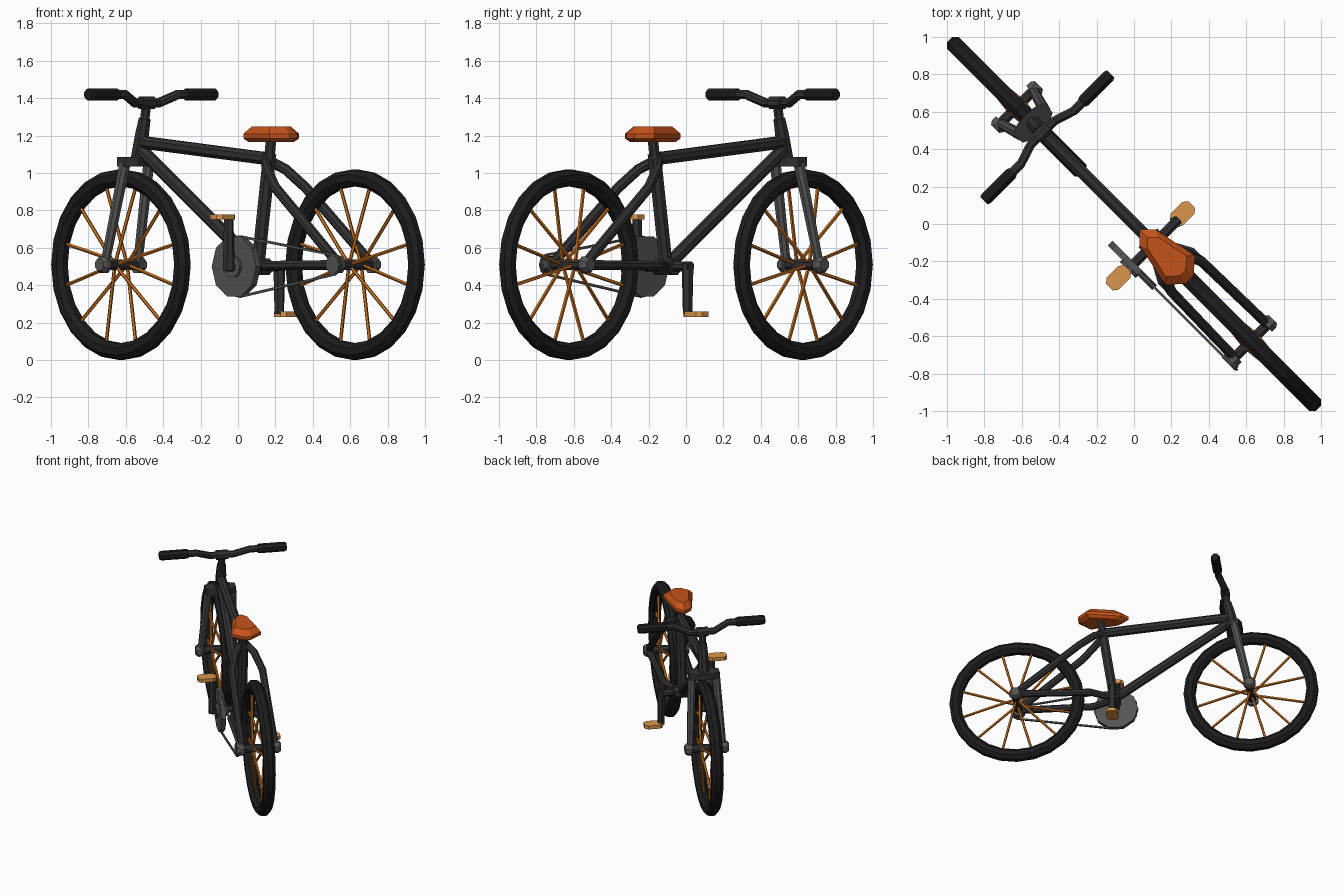
import bpy, bmesh
from math import sin, cos, pi, radians, sqrt
from mathutils import Vector

if "Cube" in bpy.data.objects:
    bpy.data.objects.remove(bpy.data.objects["Cube"])

S = sqrt(0.5)
LAT, UP = Vector((S, S, 0)), Vector((0, 0, 1))


def P(u, w, z):
    """Bike space (forward, sideways, up) to world: the bike stands on the diagonal."""
    return Vector(((w - u) * S, (u + w) * S, z))


def mat(name, r, g, b):
    m = bpy.data.materials.new(name)
    m.diffuse_color = (r, g, b, 1)
    m.use_nodes = True
    m.node_tree.nodes["Principled BSDF"].inputs["Base Color"].default_value = m.diffuse_color
    return m


RUBBER = mat("rubber", 0.012, 0.012, 0.012)
FRAME = mat("frame_dark", 0.03, 0.03, 0.032)
METAL = mat("metal", 0.09, 0.09, 0.09)
ORANGE = mat("seat_orange", 0.56, 0.085, 0.01)
SPOKE = mat("spoke_orange", 0.56, 0.16, 0.012)
PEDAL = mat("pedal_orange", 0.7, 0.3, 0.07)


def finish(name, bm, m):
    bmesh.ops.recalc_face_normals(bm, faces=bm.faces)
    me = bpy.data.meshes.new(name)
    bm.to_mesh(me)
    bm.free()
    me.materials.append(m)
    ob = bpy.data.objects.new(name, me)
    bpy.context.collection.objects.link(ob)
    return ob


def sweep(bm, path, r, n=8, closed=False):
    """Sweep an n-sided section along bike-space points; r is one radius or one per point."""
    pts = [P(*p) for p in path]
    k = len(pts)
    rs = r if isinstance(r, (list, tuple)) else [r] * k
    ref = LAT
    if not closed and abs((pts[-1] - pts[0]).normalized().dot(LAT)) > 0.9:
        ref = UP
    rings = []
    for i, p in enumerate(pts):
        a = pts[i - 1] if closed or i else p
        b = pts[(i + 1) % k] if closed or i < k - 1 else p
        t = (b - a).normalized()
        x = (ref - t * ref.dot(t)).normalized()
        y = t.cross(x)
        rings.append([bm.verts.new(p + rs[i] * (x * cos(q) + y * sin(q)))
                      for q in [2 * pi * (j + 0.5) / n for j in range(n)]])
    for i in range(k if closed else k - 1):
        A, B = rings[i], rings[(i + 1) % k]
        for j in range(n):
            bm.faces.new((A[j], A[(j + 1) % n], B[(j + 1) % n], B[j]))
    if not closed:
        bm.faces.new(rings[0])
        bm.faces.new(rings[-1])


def tube(name, path, r, m, n=8, closed=False):
    bm = bmesh.new()
    sweep(bm, path, r, n, closed)
    return finish(name, bm, m)


def loft(name, layers, m):
    """Stack outlines (lists of bike-space points) into a closed solid."""
    bm = bmesh.new()
    rings = [[bm.verts.new(P(*p)) for p in L] for L in layers]
    n = len(rings[0])
    for A, B in zip(rings, rings[1:]):
        for j in range(n):
            bm.faces.new((A[j], A[(j + 1) % n], B[(j + 1) % n], B[j]))
    bm.faces.new(rings[0])
    bm.faces.new(rings[-1])
    return finish(name, bm, m)


# Wheels: tyre, spokes, hub, axle nuts
ZC = 0.51
for tag, U in (("front", 0.885), ("rear", -0.885)):
    def ring(rad, ang, w=0.0):
        return (U + rad * cos(ang), w, ZC + rad * sin(ang))
    tube(tag + "_tyre", [ring(0.465, 2 * pi * i / 24) for i in range(24)], 0.048, RUBBER, 8, True)
    bm = bmesh.new()
    for i in range(12):
        a = radians(15 + 30 * i)
        sweep(bm, [ring(0.015, a, 0.045 * (-1) ** i), ring(0.43, a)], 0.01, 5)
    finish(tag + "_spokes", bm, SPOKE)
    tube(tag + "_hub", [(U, -0.13, ZC), (U, 0.13, ZC)], 0.03, FRAME)
    for side, s in (("left", -1), ("right", 1)):
        tube(f"{tag}_{side}_axle_nut", [(U, s * 0.115, ZC), (U, s * 0.145, ZC), (U, s * 0.165, ZC)],
             [0.048, 0.048, 0.034], METAL)

# Frame tubes
BB = (-0.15, 0, 0.5)
tube("head_tube", [(0.755, 0, 1.08), (0.727, 0, 1.2), (0.705, 0, 1.29)], [0.042, 0.04, 0.034], FRAME)
tube("top_tube", [(0.73, 0, 1.165), (-0.24, 0, 1.075)], 0.036, FRAME)
tube("down_tube", [(0.74, 0, 1.13), BB], 0.036, FRAME)
tube("seat_tube", [BB, (-0.24, 0, 1.1)], 0.038, FRAME)
tube("seat_post", [(-0.235, 0, 1.07), (-0.252, 0, 1.19)], 0.03, FRAME)
tube("bottom_bracket", [(-0.15, -0.07, 0.5), (-0.15, 0.07, 0.5)], 0.048, FRAME)
for side, s in (("left", -1), ("right", 1)):
    tube(side + "_seat_stay", [(-0.23, s * 0.02, 1.06), (-0.29, s * 0.07, 1.02),
                               (-0.40, s * 0.115, 0.92), (-0.885, s * 0.125, 0.515)], 0.028, FRAME)
    tube(side + "_chain_stay", [(-0.16, s * 0.02, 0.5), (-0.32, s * 0.11, 0.505),
                                (-0.9, s * 0.125, 0.51)], 0.027, FRAME)
    tube(side + "_fork_leg", [(0.885, s * 0.125, 0.5), (0.765, s * 0.09, 1.05)], [0.026, 0.032], METAL)

# Fork crown: chamfered block
crown = [(0.70, -0.06), (0.73, -0.115), (0.80, -0.115), (0.82, -0.06),
         (0.82, 0.06), (0.80, 0.115), (0.73, 0.115), (0.70, 0.06)]
loft("fork_crown", [[(u, w, z) for u, w in crown] for z in (1.035, 1.085)], FRAME)

# Stem, handlebar, grips
tube("stem", [(0.708, 0, 1.27), (0.69, 0, 1.38)], 0.027, FRAME)
half = [(0.69, 0.09, 1.375), (0.655, 0.2, 1.42), (0.655, 0.46, 1.42)]
tube("handlebar", [(u, -w, z) for u, w, z in reversed(half)] + half, 0.026, FRAME)
tube("bar_clamp", [(0.69, -0.045, 1.375), (0.69, 0.045, 1.375)], 0.036, FRAME)
for side, s in (("left", -1), ("right", 1)):
    tube(side + "_grip", [(0.655, s * w, 1.42) for w in (0.26, 0.275, 0.465, 0.48)],
         [0.03, 0.036, 0.036, 0.03], RUBBER)

# Seat: bottom, widest line, top
seat = [(-0.04, 0), (-0.1, 0.06), (-0.35, 0.112), (-0.42, 0.03),
        (-0.42, -0.03), (-0.35, -0.112), (-0.1, -0.06)]
loft("seat", [[(-0.25 + (u + 0.25) * k, w * k, z) for u, w in seat]
              for k, z in ((0.8, 1.165), (1.0, 1.185), (1.0, 1.21), (0.7, 1.248))], ORANGE)

# Chainring, crank axle, chain, rear sprocket
CW = -0.163
tube("chainring", [(-0.15, CW - 0.018, 0.5), (-0.15, CW + 0.018, 0.5)], 0.168, METAL, 10)
tube("chainring_hub", [(-0.15, CW - 0.035, 0.5), (-0.15, CW, 0.5)], 0.06, METAL, 10)
tube("crank_axle", [(-0.15, -0.235, 0.5), (-0.15, 0.185, 0.5)], 0.028, FRAME)
tube("rear_sprocket", [(-0.885, CW - 0.01, ZC), (-0.885, CW + 0.02, ZC)], 0.05, METAL, 10)
arc = [(-0.15, 0.5, 0.163, a) for a in range(-100, 101, 40)] + \
      [(-0.885, ZC, 0.052, a) for a in range(100, 261, 40)]
tube("chain", [(u + r * cos(radians(a)), CW, z + r * sin(radians(a))) for u, z, r, a in arc],
     0.009, METAL, 4, True)

# Cranks and pedals
outline = [(0.045, 0.045), (0.025, 0.07), (-0.025, 0.07), (-0.045, 0.045),
           (-0.045, -0.045), (-0.025, -0.07), (0.025, -0.07), (0.045, -0.045)]
for side, wc, wp, d in (("left", -0.22, -0.262, 1), ("right", 0.162, 0.222, -1)):
    tube(side + "_crank", [(-0.15, wc, 0.5 - d * 0.02), (-0.15, wc, 0.5 + d * 0.255)],
         [0.033, 0.026], FRAME, 6)
    zp = 0.505 + d * 0.26
    loft(side + "_pedal", [[(-0.145 + u, wp + w, zp + h) for u, w in outline]
                           for h in (-0.014, 0.014)], PEDAL)
